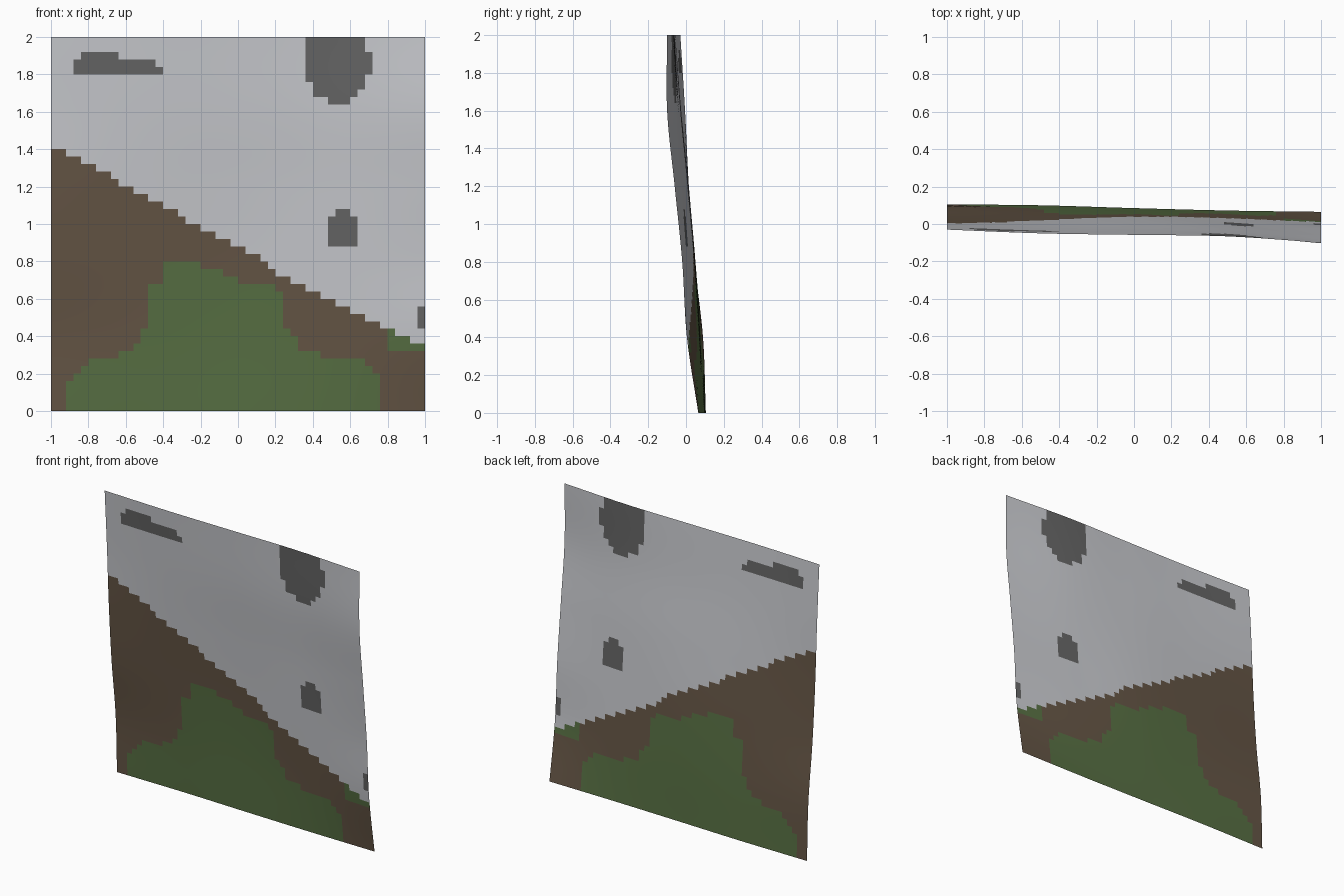
import bpy
import bmesh

CELLS = 50
SIZE = 2.0

default_cube = bpy.data.objects.get("Cube")
if default_cube:
    bpy.data.objects.remove(default_cube, do_unlink=True)


def make_material(name, colour):
    material = bpy.data.materials.new(name)
    material.use_nodes = True
    rgba = (*colour, 1.0)
    material.diffuse_color = rgba
    material.node_tree.nodes["Principled BSDF"].inputs["Base Color"].default_value = rgba
    return material


materials = [
    make_material("pale grey", (0.58, 0.59, 0.62)),
    make_material("earth brown", (0.13, 0.092, 0.06)),
    make_material("moss green", (0.096, 0.16, 0.056)),
    make_material("dark grey", (0.13, 0.13, 0.13)),
]
PALE, BROWN, GREEN, DARK = range(len(materials))

# Depth of the sheet: one row per height, bottom to top, each from right to left side
depth_rows = [
    (.105, .10, .085, .072, .065),
    (.09, .08, .07, .045, .005),
    (.045, .05, .045, .015, -.02),
    (.015, .015, .01, -.015, -.06),
    (-.005, -.02, -.03, -.05, -.10),
    (-.03, -.05, -.058, -.066, -.10),
]


def smooth_sample(values, fraction):
    """Catmull-Rom interpolation through evenly spaced values."""
    position = fraction * (len(values) - 1)
    index = min(int(position), len(values) - 2)
    t = position - index
    start, end = values[index], values[index + 1]
    before = values[index - 1] if index > 0 else 2 * start - end
    after = values[index + 2] if index + 2 < len(values) else 2 * end - start
    slope_start, slope_end = (end - before) / 2, (after - start) / 2
    blend = t * t * (3 - 2 * t)
    return (start + (end - start) * blend
            + slope_start * t * (1 - t) ** 2 - slope_end * t * t * (1 - t))


def sheet_depth(across, up):
    return smooth_sample([smooth_sample(row, across) for row in depth_rows], up)


# Moss outline: column where each step starts, and its height in cells
moss_steps = [(2, 4), (3, 5), (4, 6), (5, 7), (9, 8), (11, 9), (12, 11), (13, 17),
              (15, 20), (20, 19), (23, 18), (25, 17), (30, 16), (31, 11), (32, 10),
              (33, 8), (36, 7), (42, 6), (43, 5), (44, 0)]

# Dark patches as blocks of cells: first column, end column, first row, end row
dark_blocks = [
    (3, 15, 45, 46), (3, 14, 46, 47), (4, 9, 47, 48),
    (34, 42, 44, 50), (35, 42, 43, 44), (35, 41, 42, 43), (37, 40, 41, 42), (42, 43, 45, 48),
    (37, 41, 22, 26), (38, 40, 26, 27),
    (49, 50, 11, 14),
]


def slope_height(column):
    """Stepped diagonal between the earth and the pale area."""
    extra = (column > 8) + (column > 17) + (column > 28) + (column > 29)
    return 35 - (column + extra) // 2


def moss_height(column):
    return max([0] + [top for start, top in moss_steps if start <= column][-1:])


def cell_colour(column, row):
    if any(a <= column < b and c <= row < d for a, b, c, d in dark_blocks):
        return DARK
    if row >= slope_height(column):
        return PALE
    if row < moss_height(column) or (column >= 45 and row >= 8):
        return GREEN
    return BROWN


# Curved sheet of square cells, facing the front
bm = bmesh.new()
grid = []
for row in range(CELLS + 1):
    up = row / CELLS
    grid.append([bm.verts.new((SIZE * (column / CELLS - 0.5),
                               sheet_depth(column / CELLS, up), SIZE * up))
                 for column in range(CELLS + 1)])
for row in range(CELLS):
    for column in range(CELLS):
        face = bm.faces.new((grid[row][column], grid[row][column + 1],
                             grid[row + 1][column + 1], grid[row + 1][column]))
        face.material_index = cell_colour(column, row)
        face.smooth = True

mesh = bpy.data.meshes.new("patterned_sheet")
bm.to_mesh(mesh)
bm.free()
for material in materials:
    mesh.materials.append(material)
sheet = bpy.data.objects.new("patterned_sheet", mesh)
bpy.context.collection.objects.link(sheet)
